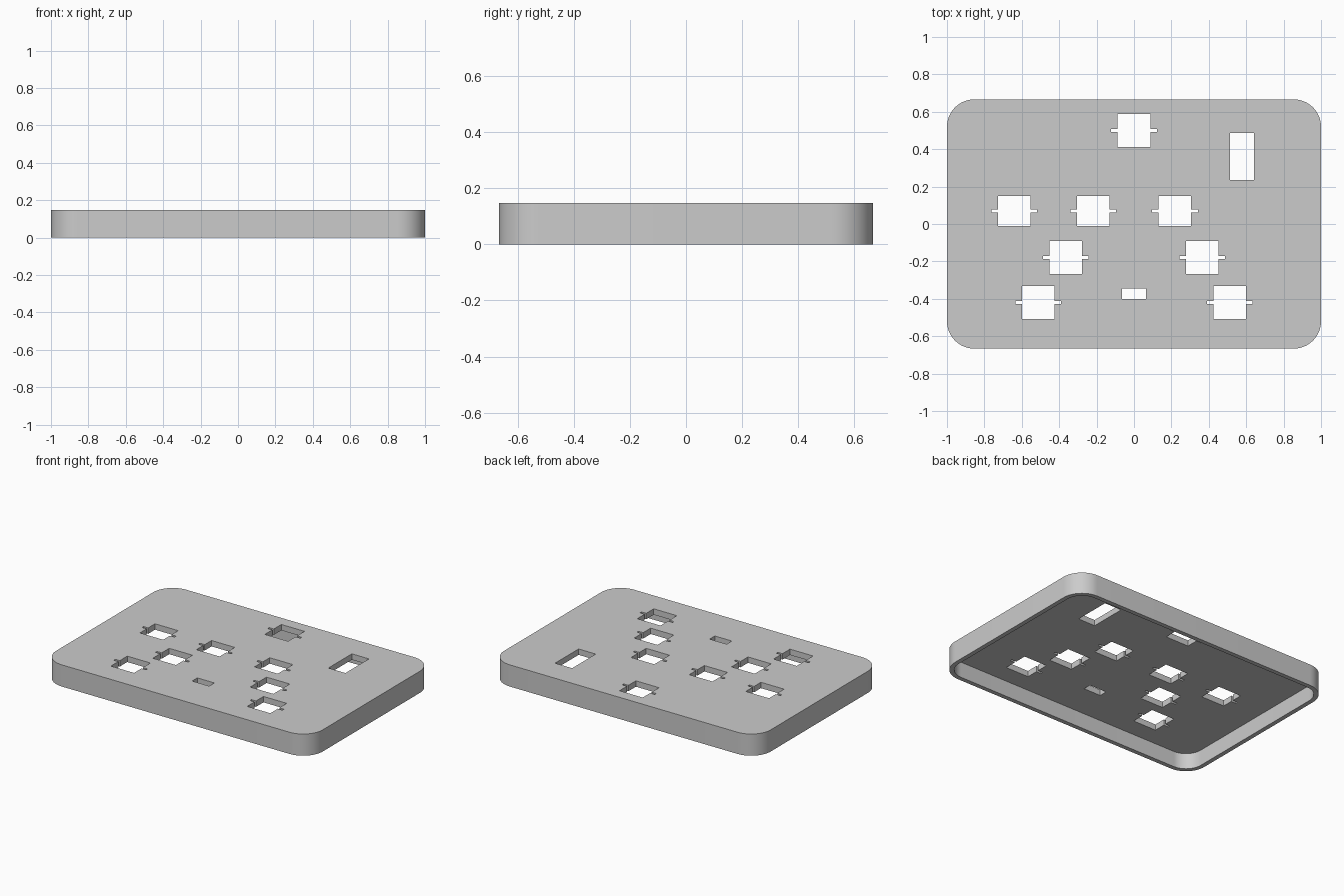
import bpy
import bmesh
from mathutils import Vector

cube = bpy.data.objects.get("Cube")
if cube:
    bpy.data.objects.remove(cube, do_unlink=True)

LENGTH, DEPTH, HEIGHT = 2.0, 1.333, 0.147
RADIUS, WALL, PLATE = 0.147, 0.03, 0.04


def new_object(name, bm):
    bmesh.ops.recalc_face_normals(bm, faces=bm.faces)
    mesh = bpy.data.meshes.new(name)
    bm.to_mesh(mesh)
    bm.free()
    obj = bpy.data.objects.new(name, mesh)
    bpy.context.collection.objects.link(obj)
    return obj


def rounded_block(name, sx, sy, z0, z1, radius):
    """Box with rounded vertical edges."""
    bm = bmesh.new()
    bmesh.ops.create_cube(bm, size=1)
    for v in bm.verts:
        v.co = Vector((v.co.x * sx, v.co.y * sy, z1 if v.co.z > 0 else z0))
    upright = [e for e in bm.edges if abs(e.verts[0].co.z - e.verts[1].co.z) > 0.01]
    bmesh.ops.bevel(bm, geom=upright, offset=radius, segments=16,
                    profile=0.5, affect='EDGES')
    return new_object(name, bm)


def add_prism(bm, outline):
    """Extrude a flat outline right through the top plate."""
    face = bm.faces.new([bm.verts.new((x, y, 0.05)) for x, y in outline])
    result = bmesh.ops.extrude_face_region(bm, geom=[face], use_keep_orig=True)
    top = [g for g in result["geom"] if isinstance(g, bmesh.types.BMVert)]
    bmesh.ops.translate(bm, verts=top, vec=(0, 0, 0.2))


def rectangle(x, y, w, h):
    return [(x - w, y - h), (x + w, y - h), (x + w, y + h), (x - w, y + h)]


def notched_square(x, y, w, h, reach=0.122, slot=0.008):
    """Button opening with a narrow slot on each side."""
    half = [(w, -h), (w, -slot), (reach, -slot), (reach, slot), (w, slot), (w, h)]
    return [(x + a, y + b) for a, b in half] + [(x - a, y - b) for a, b in half]


def cut(target, cutter):
    mod = target.modifiers.new("cut", 'BOOLEAN')
    mod.operation = 'DIFFERENCE'
    mod.solver = 'EXACT'
    mod.object = cutter
    bpy.ops.object.select_all(action='DESELECT')
    bpy.context.view_layer.objects.active = target
    target.select_set(True)
    bpy.ops.object.modifier_apply(modifier=mod.name)
    bpy.data.objects.remove(cutter, do_unlink=True)


# Outer case, hollowed from below
case = rounded_block("case_lid", LENGTH, DEPTH, 0, HEIGHT, RADIUS)
cavity = rounded_block("cavity_cutter", LENGTH - 2 * WALL, DEPTH - 2 * WALL,
                       -0.1, HEIGHT - PLATE, RADIUS - WALL)
cavity.hide_render = True
cut(case, cavity)

# Button openings, screen window and small socket slot
bm = bmesh.new()
buttons = [(0, 0.5), (-0.365, -0.179), (0.365, -0.179), (-0.511, -0.42), (0.511, -0.42)]
for x, y in buttons:
    add_prism(bm, notched_square(x, y, 0.087, 0.088))
for x in (-0.641, -0.217, 0.219):
    add_prism(bm, notched_square(x, 0.07, 0.087, 0.081))
add_prism(bm, rectangle(0.577, 0.361, 0.064, 0.126))
add_prism(bm, rectangle(0, -0.372, 0.064, 0.028))
openings = new_object("opening_cutter", bm)
openings.hide_render = True
cut(case, openings)

# Plain grey plastic
GREY = (0.6, 0.6, 0.6, 1)
mat = bpy.data.materials.new("grey plastic")
mat.use_nodes = True
mat.diffuse_color = GREY
for node in mat.node_tree.nodes:
    if node.type == 'BSDF_PRINCIPLED':
        node.inputs["Base Color"].default_value = GREY
case.data.materials.clear()
case.data.materials.append(mat)

bpy.ops.object.select_all(action='DESELECT')
case.select_set(True)
bpy.context.view_layer.objects.active = case
bpy.ops.object.shade_smooth_by_angle(angle=0.5)
